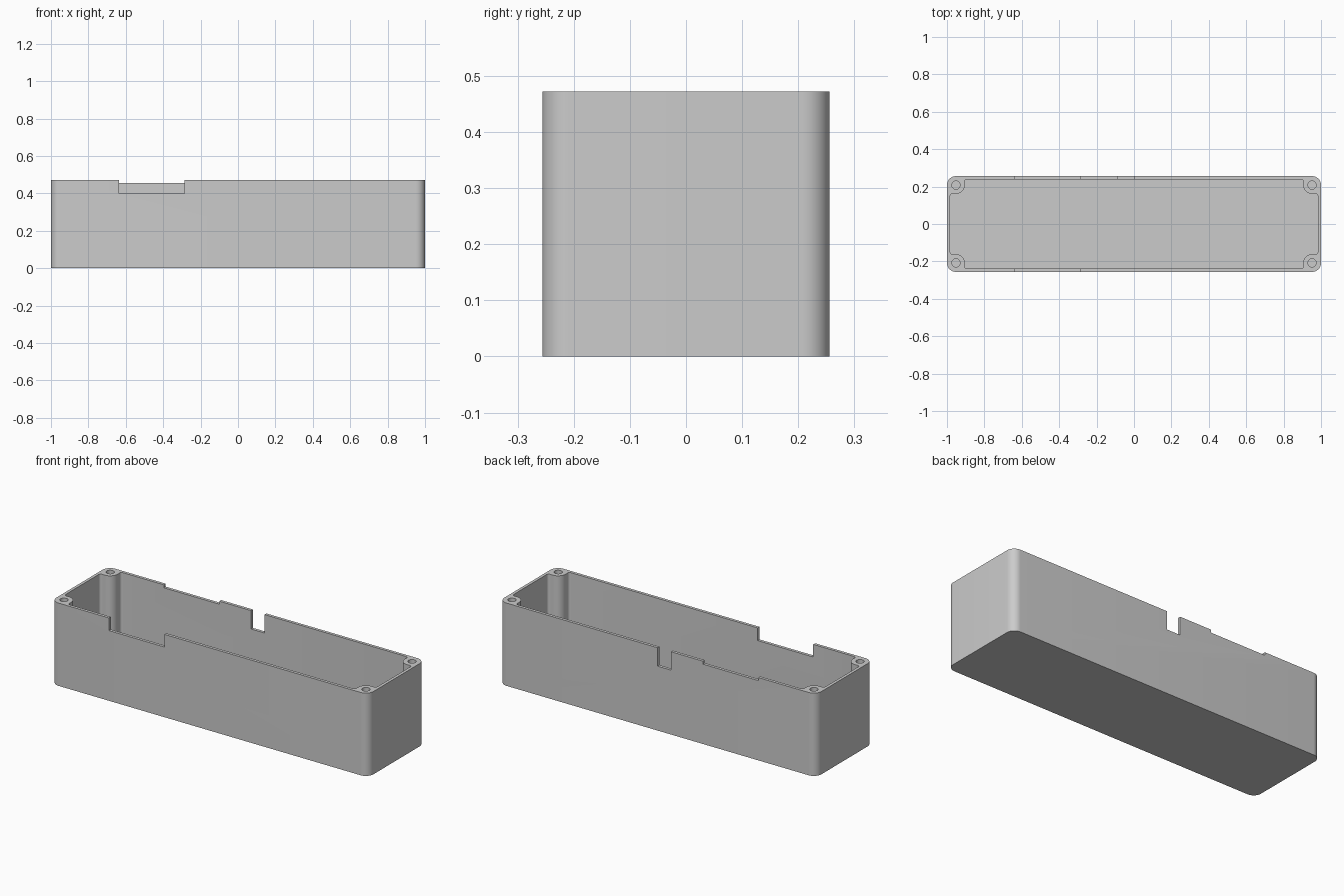
import bpy
import bmesh
from math import cos, sin, radians

HALF_X, HALF_Y, HEIGHT = 1.0, 0.256, 0.472
CORNER, WALL, FLOOR = 0.048, 0.017, 0.02
POST_X, POST_Y, POST_R = HALF_X - CORNER, HALF_Y - CORNER, 0.047
FILLET, HOLE_R, HOLE_DEPTH = 0.012, 0.022, 0.2
TOP = HEIGHT + 0.1

cube = bpy.data.objects.get("Cube")
if cube:
    bpy.data.objects.remove(cube, do_unlink=True)

grey = bpy.data.materials.new("light grey plastic")
grey.use_nodes = True
colour = (0.6, 0.6, 0.6, 1)
grey.diffuse_color = colour
grey.node_tree.nodes["Principled BSDF"].inputs["Base Color"].default_value = colour


def arc(cx, cy, r, start, end, steps):
    angles = [radians(start + (end - start) * i / steps) for i in range(steps + 1)]
    return [(cx + r * cos(a), cy + r * sin(a)) for a in angles]


def four_way(quarter):
    """Mirror a quarter outline into a closed counter-clockwise loop."""
    loop = []
    for sx, sy in ((1, 1), (-1, 1), (-1, -1), (1, -1)):
        part = quarter if sx * sy > 0 else quarter[::-1]
        loop += [(sx * x, sy * y) for x, y in part]
    return loop


def prism(name, outline, bottom, top):
    bm = bmesh.new()
    face = bm.faces.new([bm.verts.new((x, y, bottom)) for x, y in outline])
    new = bmesh.ops.extrude_face_region(bm, geom=[face])["geom"]
    verts = [v for v in new if isinstance(v, bmesh.types.BMVert)]
    bmesh.ops.translate(bm, verts=verts, vec=(0, 0, top - bottom))
    bmesh.ops.recalc_face_normals(bm, faces=bm.faces)
    mesh = bpy.data.meshes.new(name)
    bm.to_mesh(mesh)
    bm.free()
    mesh.materials.append(grey)
    obj = bpy.data.objects.new(name, mesh)
    bpy.context.collection.objects.link(obj)
    return obj


def cut(target, name, outline, bottom, top=TOP):
    cutter = prism(name, outline, bottom, top)
    cutter.hide_render = True
    mod = target.modifiers.new(name, "BOOLEAN")
    mod.operation = "DIFFERENCE"
    mod.solver = "EXACT"
    mod.object = cutter
    bpy.context.view_layer.objects.active = target
    bpy.ops.object.modifier_apply(modifier=mod.name)
    bpy.data.objects.remove(cutter, do_unlink=True)


def rectangle(x0, x1, y0, y1):
    return [(x0, y0), (x1, y0), (x1, y1), (x0, y1)]


# Outer body with rounded vertical corners
case = prism("enclosure_body", four_way(arc(POST_X, POST_Y, CORNER, 0, 90, 12)), 0, HEIGHT)

# Cavity that leaves thin walls and a filleted screw post in each corner
cavity = (
    arc(HALF_X - WALL - FILLET, POST_Y - POST_R - FILLET, FILLET, 0, 90, 5)
    + arc(POST_X, POST_Y, POST_R, 270, 180, 12)
    + arc(POST_X - POST_R - FILLET, HALF_Y - WALL - FILLET, FILLET, 0, 90, 5)
)
cut(case, "cavity", four_way(cavity), FLOOR)

# Screw holes
for sx in (-1, 1):
    for sy in (-1, 1):
        ring = arc(sx * POST_X, sy * POST_Y, HOLE_R, 0, 360, 24)[:-1]
        cut(case, "screw_hole", ring, HEIGHT - HOLE_DEPTH)

# Rim openings: wide front notch, shallow back notch, narrow back slot
cut(case, "front_notch", rectangle(-0.635, -0.285, -0.3, -0.22), 0.4)
cut(case, "back_notch", rectangle(-0.635, -0.285, 0.22, 0.3), 0.455)
cut(case, "back_slot", rectangle(-0.085, 0, 0.22, 0.3), 0.367)

bpy.ops.object.select_all(action="DESELECT")
case.select_set(True)
bpy.context.view_layer.objects.active = case
bpy.ops.object.shade_smooth_by_angle(angle=radians(30))
